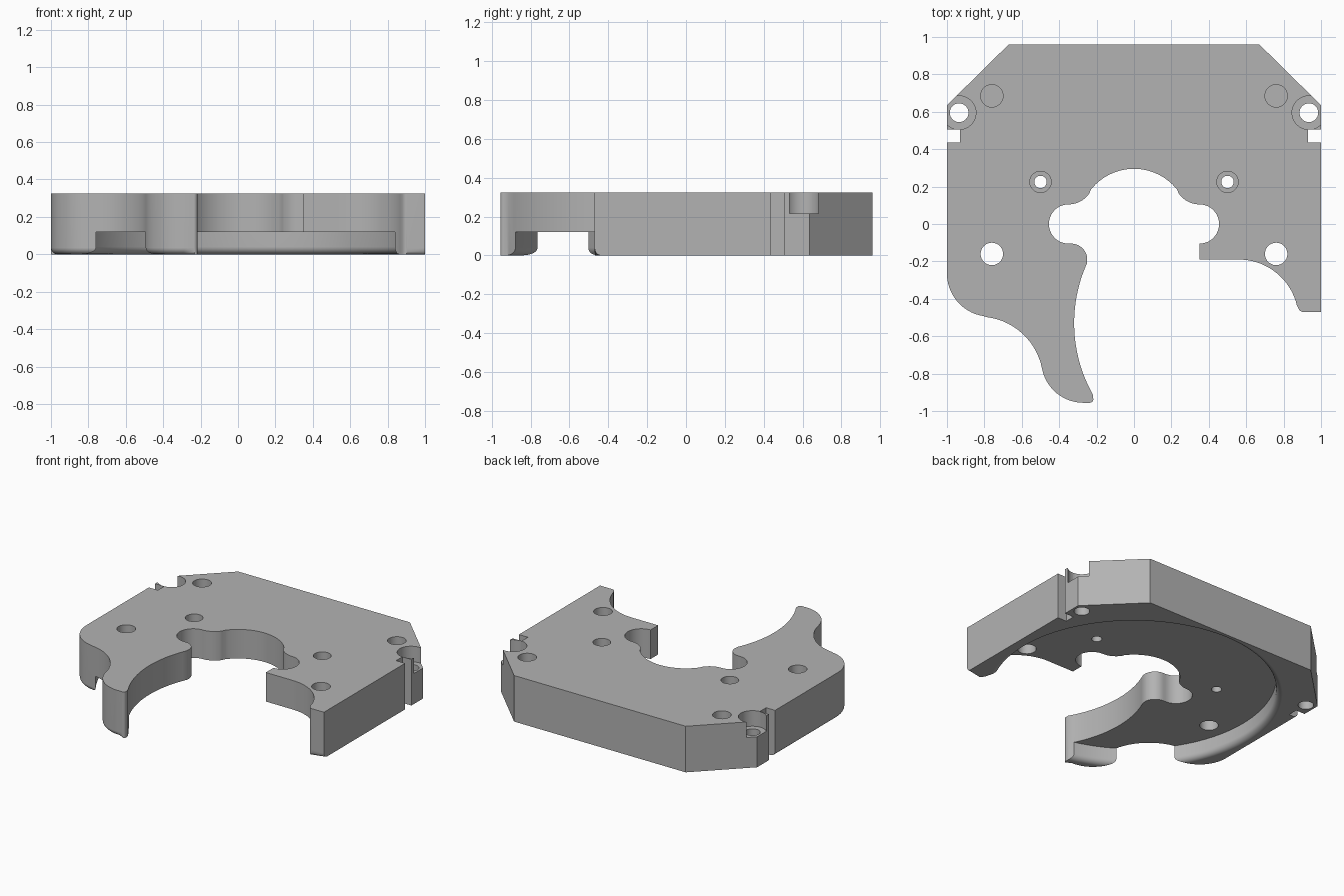
import bpy, bmesh
from math import sin, cos, radians, pi

if "Cube" in bpy.data.objects:
    bpy.data.objects.remove(bpy.data.objects["Cube"])

TOP, RECESS_Z, RECESS_R, FILLET = 0.325, 0.12, 0.91, 0.04

grey = bpy.data.materials.new("plain grey")
grey.use_nodes = True
grey.diffuse_color = (0.45, 0.45, 0.45, 1)
grey.node_tree.nodes["Principled BSDF"].inputs["Base Color"].default_value = grey.diffuse_color


def arc(cx, cy, r, start, end, n=14):
    """Points on an arc, angles in degrees."""
    angles = [radians(start + (end - start) * i / n) for i in range(n + 1)]
    return [(cx + r * cos(a), cy + r * sin(a)) for a in angles]


def mirrored(points):
    return [(-x, y) for x, y in reversed(points)]


def add_object(name, bm):
    bmesh.ops.recalc_face_normals(bm, faces=bm.faces)
    mesh = bpy.data.meshes.new(name)
    bm.to_mesh(mesh)
    bm.free()
    mesh.materials.append(grey)
    obj = bpy.data.objects.new(name, mesh)
    bpy.context.collection.objects.link(obj)
    return obj


def revolve(bm, profile, x=0, y=0, n=48):
    """Closed solid from (radius, height) rings, bottom to top."""
    rings = [[bm.verts.new((x + r * cos(2 * pi * i / n), y + r * sin(2 * pi * i / n), z))
              for i in range(n)] for r, z in profile]
    for low, high in zip(rings, rings[1:]):
        for i in range(n):
            j = (i + 1) % n
            bm.faces.new((low[i], low[j], high[j], high[i]))
    bm.faces.new(rings[0])
    bm.faces.new(rings[-1])


# Plate outline, counter-clockwise from the back right chamfer
back_corner = [(-0.67, 0.96), (-1, 0.635), (-1, 0.505), (-0.93, 0.505), (-0.93, 0.435), (-1, 0.435)]
front_lobe = arc(-0.77, -0.265, 0.23, 180, 262)
finger_outside = arc(-0.83, -0.84, 0.345, 83, 11) + arc(-0.27, -0.73, 0.226, 192, 270)
finger_tip = arc(-0.236, -0.937, 0.019, 270, 380, 5)
finger_inside = arc(0.46, -0.53, 0.78, 209.5, 156, 24)
throat_lip = arc(-0.335, -0.19, 0.085, 4, 90, 10)
throat_side = arc(-0.35, 0, 0.105, 270, 90, 20) + arc(-0.35, 0.24, 0.135, 270, 325, 10)[1:]
throat_dome = arc(0, 0, 0.295, 145, 35, 30)[1:-1]
arm = ([(0.35, -0.19)] + arc(0.56, -0.51, 0.32, 90, 13, 18)
       + arc(0.905, -0.442, 0.028, 190, 270, 5) + [(1, -0.47)])
outline = (back_corner + front_lobe + finger_outside + finger_tip + finger_inside + throat_lip
           + throat_side + throat_dome + mirrored(throat_side) + arm + mirrored(back_corner))

# Plate body, with the lower front edges rounded
bm = bmesh.new()
base = bm.faces.new([bm.verts.new((x, y, 0)) for x, y in outline])
extruded = bmesh.ops.extrude_face_region(bm, geom=[base], use_keep_orig=True)
bmesh.ops.translate(bm, vec=(0, 0, TOP),
                    verts=[g for g in extruded["geom"] if isinstance(g, bmesh.types.BMVert)])
bmesh.ops.remove_doubles(bm, verts=bm.verts, dist=0.0005)


def is_rounded(edge):
    a, b = (v.co for v in edge.verts)
    m = (a + b) / 2
    if max(a.z, b.z) > 0.001:
        return False
    left = m.x < -0.99 and m.y < 0.43
    lobe = m.x < -0.34 and m.y < -0.26
    tip = m.x < -0.24 and m.y < -0.94
    return left or lobe or tip or (m.x > 0.92 and m.y < -0.465)


bmesh.ops.bevel(bm, geom=[e for e in bm.edges if is_rounded(e)], offset=0.035,
                segments=5, profile=0.5, affect="EDGES", clamp_overlap=False)
plate = add_object("plate", bm)

# Round recess underneath, flared at the rim
bm = bmesh.new()
flare = [(RECESS_R + FILLET * (1 - cos(radians(a))), FILLET * (1 - sin(radians(a))))
         for a in range(90, -1, -15)]
rim = RECESS_R + FILLET
flare = [(rim - FILLET * sin(radians(a)), FILLET - FILLET * cos(radians(a))) for a in range(0, 91, 15)]
flare = [(rim + FILLET - RECESS_R - FILLET + RECESS_R - rim + r, z) for r, z in flare]
revolve(bm, [(rim, -0.1)] + flare + [(RECESS_R, RECESS_Z)], n=128)
recess = add_object("recess_cutter", bm)

# Bolt holes, counterbores and blind dowel holes
bm = bmesh.new()
for side in (-1, 1):
    revolve(bm, [(0.06, 0.1), (0.06, 0.4)], side * 0.76, 0.685)
    revolve(bm, [(0.06, -0.1), (0.06, 0.4)], side * 0.76, -0.16)
    for x, y, hole, bore in ((0.5, 0.225, 0.033, 0.057), (0.935, 0.595, 0.05, 0.09)):
        revolve(bm, [(hole, -0.1), (hole, 0.215), (bore, 0.215), (bore, 0.4)], side * x, y)
holes = add_object("hole_cutter", bm)

for cutter in (recess, holes):
    cutter.hide_render = True
    cut = plate.modifiers.new(cutter.name, "BOOLEAN")
    cut.operation = "DIFFERENCE"
    cut.solver = "EXACT"
    cut.object = cutter

# Bake the cuts, then shade smooth with crisp edges
graph = bpy.context.evaluated_depsgraph_get()
plate.data = bpy.data.meshes.new_from_object(plate.evaluated_get(graph))
plate.modifiers.clear()
for cutter in (recess, holes):
    bpy.data.objects.remove(cutter)
bpy.ops.object.select_all(action="DESELECT")
plate.select_set(True)
bpy.context.view_layer.objects.active = plate
bpy.ops.object.shade_smooth_by_angle(angle=radians(30))
plate.modifiers.new("even_shading", "WEIGHTED_NORMAL").keep_sharp = True
